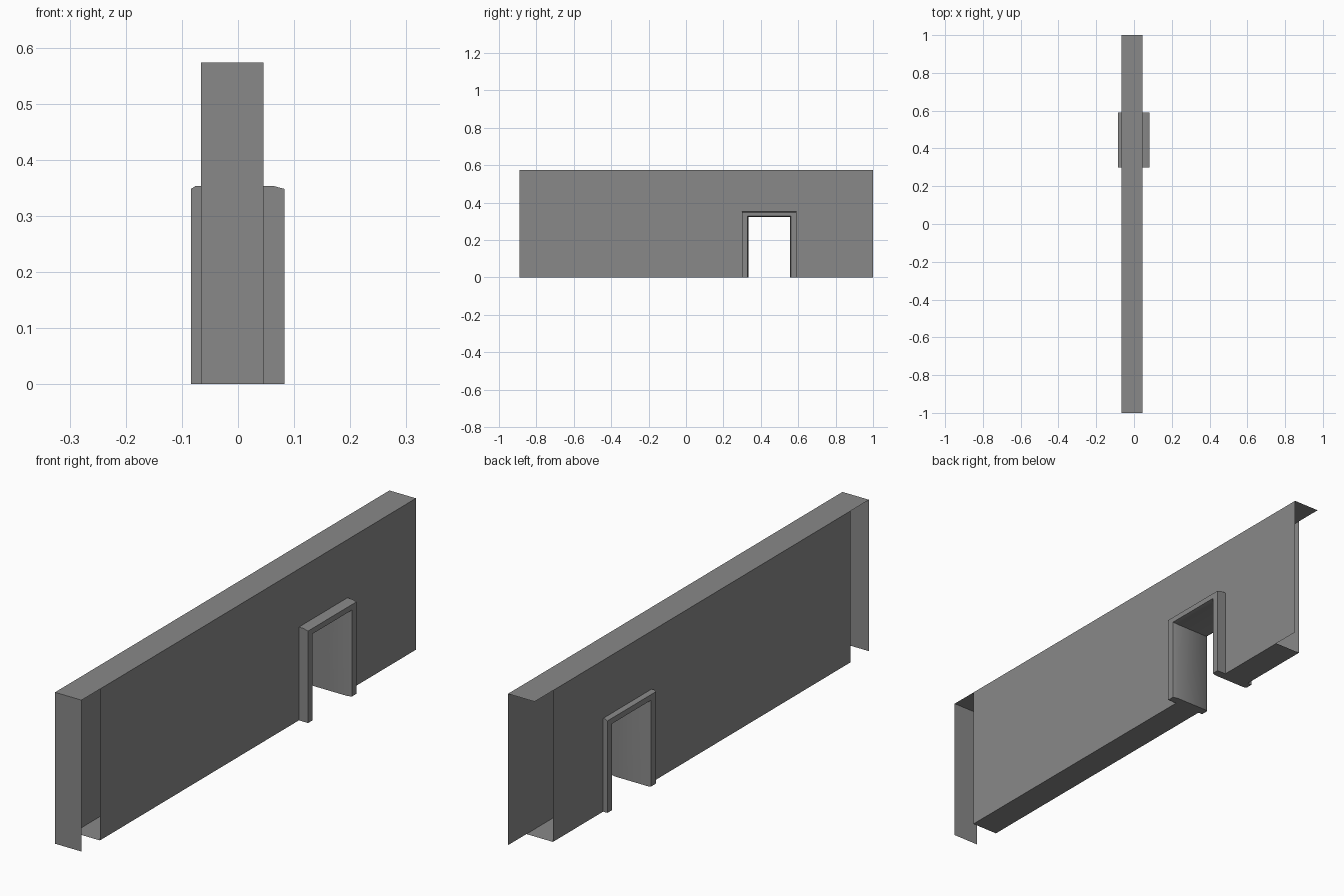
import bpy, bmesh, math

if "Cube" in bpy.data.objects:
    bpy.data.objects.remove(bpy.data.objects["Cube"])

L, R, H = -0.066, 0.045, 0.573          # wall thickness limits and height
D0, D1, DH = 0.30, 0.59, 0.353          # outer limits of the door frame
GAP = 0.89                              # where the shorter panels stop

# Dark grey shared by all parts
grey = bpy.data.materials.new("dark_grey")
grey.diffuse_color = (0.25, 0.25, 0.25, 1)
grey.use_nodes = True
grey.node_tree.nodes["Principled BSDF"].inputs["Base Color"].default_value = grey.diffuse_color


def make_object(name, faces):
    """Build a mesh object from polygons, welding shared corners."""
    bm = bmesh.new()
    for pts in faces:
        bm.faces.new([bm.verts.new(p) for p in pts])
    bmesh.ops.remove_doubles(bm, verts=bm.verts, dist=1e-5)
    mesh = bpy.data.meshes.new(name)
    bm.to_mesh(mesh)
    bm.free()
    mesh.materials.append(grey)
    obj = bpy.data.objects.new(name, mesh)
    bpy.context.collection.objects.link(obj)
    return obj, mesh


def side(x, y_end):
    """Long wall panel with the doorway notch."""
    outline = [(-GAP, 0), (D0, 0), (D0, DH), (D1, DH), (D1, 0),
               (y_end, 0), (y_end, H), (-GAP, H)]
    return [(x, y, z) for y, z in outline]


def slab(y0, y1, z):
    """Horizontal strip across the wall thickness, facing up."""
    return [(L, y0, z), (R, y0, z), (R, y1, z), (L, y1, z)]


# Wall: open shell with uneven panel ends
make_object("wall_shell", [
    side(R, 1.0),
    side(L, GAP)[::-1],
    slab(-1, 1, H),
    slab(-GAP, D0, 0)[::-1],
    slab(D1, GAP, 0)[::-1],
    [(L, -1, 0), (R, -1, 0), (R, -1, H), (L, -1, H)],
])


# Door frame: closed cross-section swept around an inverted U
def arch(x, dy, dz):
    y0, y1, z = D0 + dy, D1 - dy, DH - dz
    return [(x, y0, 0), (x, y0, z), (x, y1, z), (x, y1, 0)]


rings = [arch(*s) for s in [
    (-0.084, 0.028, 0.026), (-0.084, 0, 0.005),   # left face
    (-0.076, 0, 0), (0.064, 0, 0),                # outer surface
    (0.083, 0, 0.005), (0.083, 0.028, 0.026),     # right face
    (0.064, 0.033, 0.031), (-0.076, 0.033, 0.031) # inner jamb
]]
faces = []
for a, b in zip(rings, rings[1:] + rings[:1]):
    for i in range(3):
        faces.append([a[i], a[i + 1], b[i + 1], b[i]])
faces.append([r[0] for r in rings])
faces.append([r[3] for r in rings])
frame, mesh = make_object("door_frame", faces)
bm = bmesh.new()
bm.from_mesh(mesh)
bmesh.ops.recalc_face_normals(bm, faces=bm.faces)
bm.to_mesh(mesh)
bm.free()
bpy.context.view_layer.objects.active = frame
frame.select_set(True)
bpy.ops.object.shade_smooth_by_angle(angle=math.radians(35))
